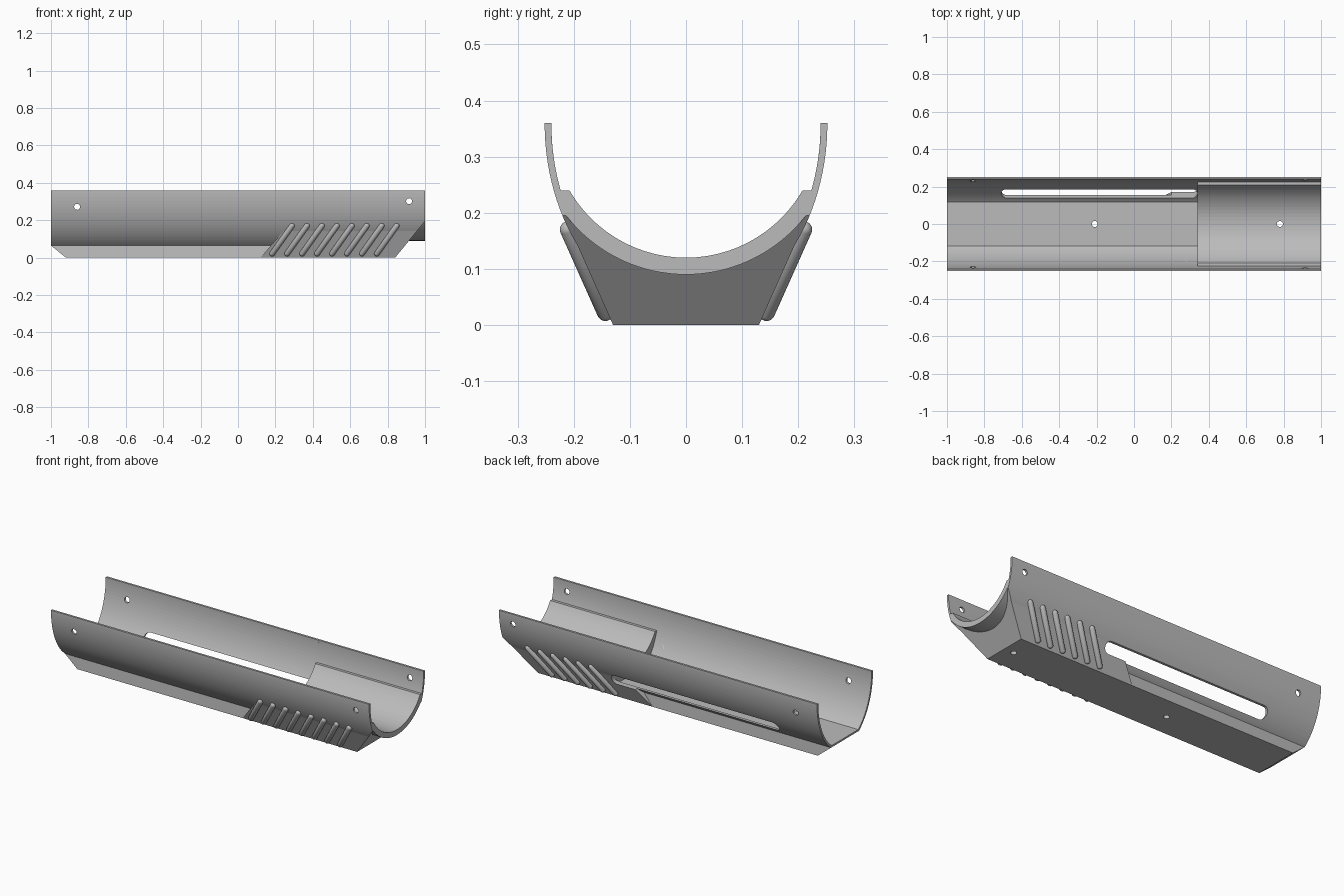
import bpy, bmesh, math
from mathutils import Vector

old = bpy.data.objects.get("Cube")
if old:
    bpy.data.objects.remove(old, do_unlink=True)

grey = bpy.data.materials.new("mid_grey")
grey.use_nodes = True
COLOR = (0.5, 0.5, 0.5, 1)
grey.diffuse_color = COLOR
grey.node_tree.nodes["Principled BSDF"].inputs["Base Color"].default_value = COLOR

RIM = 0.36  # height of the trough rim


def finish(name, bm):
    bmesh.ops.recalc_face_normals(bm, faces=bm.faces)
    mesh = bpy.data.meshes.new(name)
    bm.to_mesh(mesh)
    bm.free()
    mesh.materials.append(grey)
    obj = bpy.data.objects.new(name, mesh)
    bpy.context.collection.objects.link(obj)
    return obj


def prism(name, points, depth):
    """Closed outline of 3D points pushed along a vector."""
    bm = bmesh.new()
    face = bm.faces.new([bm.verts.new(p) for p in points])
    ext = bmesh.ops.extrude_face_region(bm, geom=[face], use_keep_orig=True)
    moved = [v for v in ext["geom"] if isinstance(v, bmesh.types.BMVert)]
    bmesh.ops.translate(bm, verts=moved, vec=depth)
    return finish(name, bm)


def along_x(name, section, x0, x1):
    return prism(name, [(x0, y, z) for y, z in section], (x1 - x0, 0, 0))


def along_y(name, side, y0, y1):
    return prism(name, [(x, y0, z) for x, z in side], (0, y1 - y0, 0))


def arc(a, b, z_low, z_high=RIM, n=40):
    """Lower arc of an ellipse hung from the rim, kept between two heights."""
    start = math.asin((RIM - z_high) / b)
    end = math.asin(min(1, (RIM - z_low) / b))
    right = [start + (end - start) * i / (n // 2) for i in range(n // 2 + 1)]
    pts = [(a * math.cos(t), RIM - b * math.sin(t)) for t in right]
    left = [(-y, z) for y, z in reversed(pts) if y > 1e-5]
    return pts + left


def circle(cx, cy, r, n=20):
    return [(cx + r * math.cos(math.tau * i / n), cy + r * math.sin(math.tau * i / n))
            for i in range(n)]


def combine(target, other, operation):
    mod = target.modifiers.new("cut", 'BOOLEAN')
    mod.operation, mod.solver, mod.object = operation, 'EXACT', other
    bpy.context.view_layer.objects.active = target
    bpy.ops.object.modifier_apply(modifier=mod.name)
    bpy.data.objects.remove(other, do_unlink=True)


# Solid trough body with a flat-bottomed keel
half = arc(0.252, 0.34, 0.065)
mid = len(half) // 2
body = along_x("trough_body", half[:mid] + [(0.13, 0), (-0.13, 0)] + half[mid:], -1, 1)

# Grip block with leaning sides and a slanted rear end
block = along_x("grip_block", [(0.13, 0), (0.218, 0.197), (-0.218, 0.197), (-0.13, 0)], 0.12, 1)
for v in block.data.vertices:
    if v.co.x < 0.5 and v.co.z > 0.1:
        v.co.x = 0.29
combine(body, block, 'UNION')

# Slanted ends
combine(body, along_y("front_slant", [(0.758, -0.1), (1, 0.195), (1.1, 0.195), (1.1, -0.1)],
                      -0.5, 0.5), 'DIFFERENCE')
combine(body, along_y("rear_slant", [(-1.1, 0.146), (-0.797, -0.1), (-1.1, -0.1)],
                      -0.5, 0.5), 'DIFFERENCE')

# Round collar reaching past the slanted end
combine(body, along_x("collar", arc(0.27, 0.27, 0.09, 0.196), 0.5, 1), 'UNION')


# Hollows: wide flat-floored channel, round cradle, and the ledge above the cradle
def hollow(section, x0, x1):
    (y, z) = section[0]
    lid = [(-y, z + 0.1), (y, z + 0.1)]
    combine(body, along_x("hollow", section + lid, x0, x1), 'DIFFERENCE')


hollow(arc(0.24, 0.328, 0.075), -1.1, 0.34)
hollow(arc(0.24, 0.24, 0.12), 0.34, 1.1)
hollow(arc(0.24, 0.328, 0.24), 0.34, 1.1)

# Long rounded slot through the back wall
r, zc = 0.03, 0.122
slot = [(0.31 + r * math.sin(t), zc + r * math.cos(t))
        for t in [math.pi * i / 10 for i in range(11)]]
slot += [(-0.37 - x, 2 * zc - z) for x, z in slot]
combine(body, along_y("slot", slot, 0.05, 0.5), 'DIFFERENCE')

# Screw holes across the walls and through the floor
for x, z in [(-0.86, 0.272), (0.915, 0.302)]:
    combine(body, along_y("wall_hole", circle(x, z, 0.016), -0.5, 0.5), 'DIFFERENCE')
for x in (-0.21, 0.78):
    pts = [(px, py, -0.1) for px, py in circle(x, 0, 0.016)]
    combine(body, prism("floor_hole", pts, (0, 0, 0.4)), 'DIFFERENCE')


# Slanted grip ribs: eight on the front, six on the back beside the slot
def rib(name, x, side):
    def point(px, pz):
        return Vector((px, side * (0.134 + 0.447 * pz), pz))
    a, b = point(x, 0.022), point(x + 0.105, 0.17)
    bm = bmesh.new()
    bmesh.ops.create_uvsphere(bm, u_segments=14, v_segments=9, radius=0.015)
    for v in bm.verts:
        if v.co.z > 0:
            v.co.z += (b - a).length
    turn = (b - a).to_track_quat('Z', 'Y')
    for v in bm.verts:
        v.co = a + turn @ v.co
    obj = finish(name, bm)
    for p in obj.data.polygons:
        p.use_smooth = True


for i in range(8):
    x = 0.183 + 0.08 * i
    rib(f"front_rib_{i + 1}", x, -1)
    if i >= 2:
        rib(f"back_rib_{i - 1}", x, 1)
